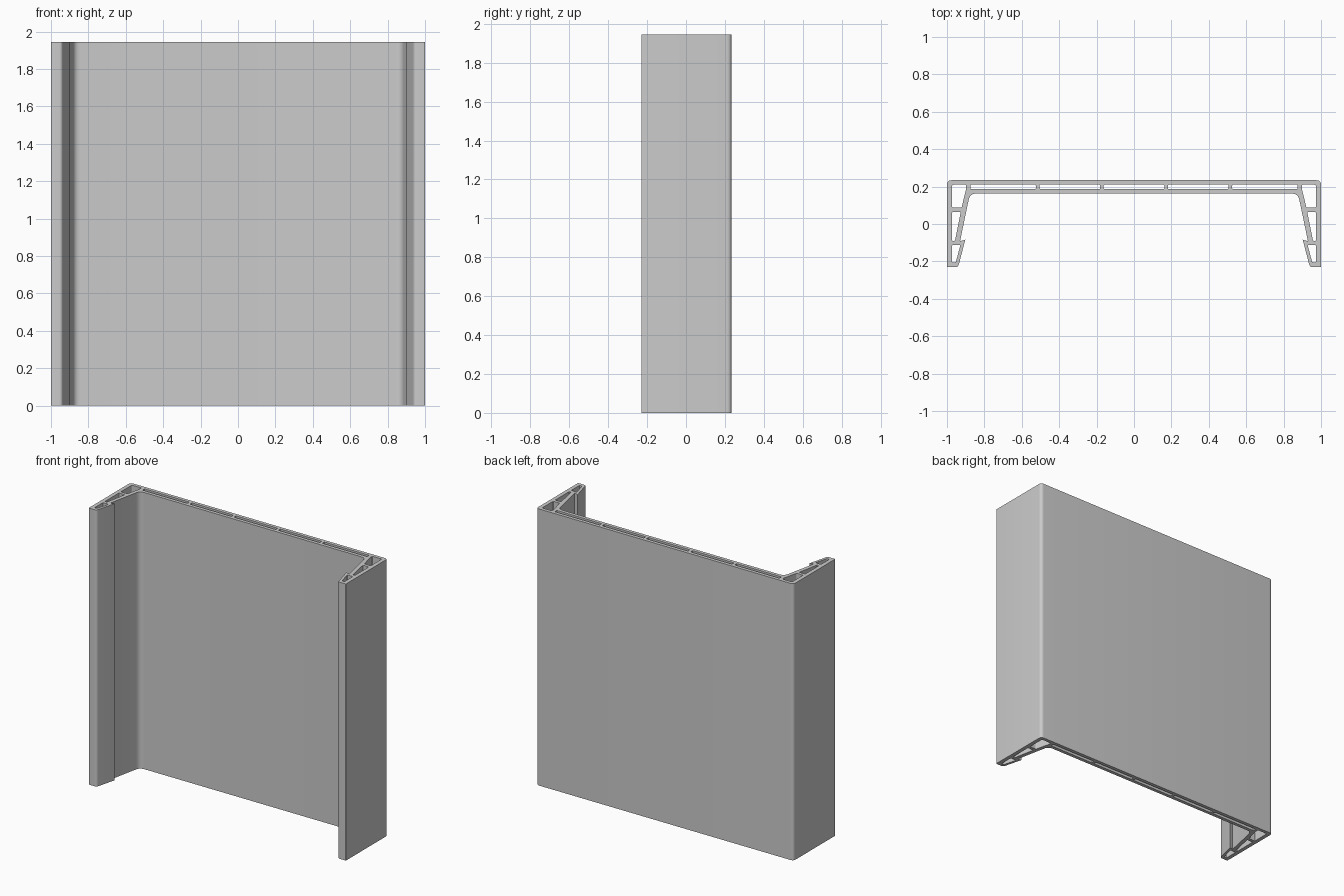
import bpy, bmesh
from mathutils import Vector

if "Cube" in bpy.data.objects:
    bpy.data.objects.remove(bpy.data.objects["Cube"])

HEIGHT = 1.945


def fillet(points):
    """Round each (x, y, radius) corner of a closed outline."""
    out = []
    n = len(points)
    for i, (x, y, r) in enumerate(points):
        p = Vector((x, y))
        if r == 0:
            out.append(p)
            continue
        a = p + (Vector(points[i - 1][:2]) - p).normalized() * r
        b = p + (Vector(points[(i + 1) % n][:2]) - p).normalized() * r
        for k in range(7):
            t = k / 6
            out.append(a * (1 - t) ** 2 + p * 2 * t * (1 - t) + b * t * t)
    return out


def mirrored(points):
    return [(-x, y, r) for x, y, r in reversed(points)]


def add_loop(curve, points):
    pts = fillet(points)
    s = curve.splines.new('POLY')
    s.points.add(len(pts) - 1)
    for sp, p in zip(s.points, pts):
        sp.co = (p.x, p.y, 0, 1)
    s.use_cyclic_u = True


curve = bpy.data.curves.new("channel_profile", 'CURVE')
curve.dimensions = '2D'
curve.fill_mode = 'BOTH'
curve.extrude = HEIGHT / 2

# Outer outline: back plate, side walls, barbed feet
left = [(-1, 0.234, 0.025), (-1, -0.23, 0.004), (-0.94, -0.23, 0.015),
        (-0.902, -0.084, 0), (-0.93, -0.092, 0), (-0.877, 0.163, 0.035)]
add_loop(curve, left + mirrored(left))

# Hollow chambers in each side wall
chambers = [
    [(-0.972, 0.21, 0.008), (-0.972, 0.087, 0.006), (-0.922, 0.087, 0.006),
     (-0.897, 0.19, 0.01), (-0.897, 0.21, 0.005)],
    [(-0.972, 0.065, 0.006), (-0.972, -0.09, 0.004), (-0.957, -0.09, 0.004),
     (-0.926, 0.065, 0.006)],
    [(-0.972, -0.112, 0.006), (-0.972, -0.205, 0.004), (-0.953, -0.205, 0.006),
     (-0.928, -0.112, 0.006)],
]
for c in chambers:
    add_loop(curve, c)
    add_loop(curve, mirrored(c))

# Flat cells between the ribs of the back plate
ribs = [-0.884, -0.515, -0.172, 0.172, 0.515, 0.884]
for a, b in zip(ribs, ribs[1:]):
    x0, x1 = a + 0.01, b - 0.01
    add_loop(curve, [(x0, 0.21, 0.005), (x0, 0.187, 0.005),
                     (x1, 0.187, 0.005), (x1, 0.21, 0.005)])

# Extruded channel as a welded mesh
obj = bpy.data.objects.new("channel_extrusion", curve)
bpy.context.collection.objects.link(obj)
obj.location.z = HEIGHT / 2
bpy.context.view_layer.objects.active = obj
obj.select_set(True)
bpy.ops.object.convert(target='MESH')
obj = bpy.context.object
bm = bmesh.new()
bm.from_mesh(obj.data)
bmesh.ops.remove_doubles(bm, verts=bm.verts, dist=0.0002)
bmesh.ops.recalc_face_normals(bm, faces=bm.faces)
bm.to_mesh(obj.data)
bm.free()
bpy.ops.object.shade_smooth_by_angle()
